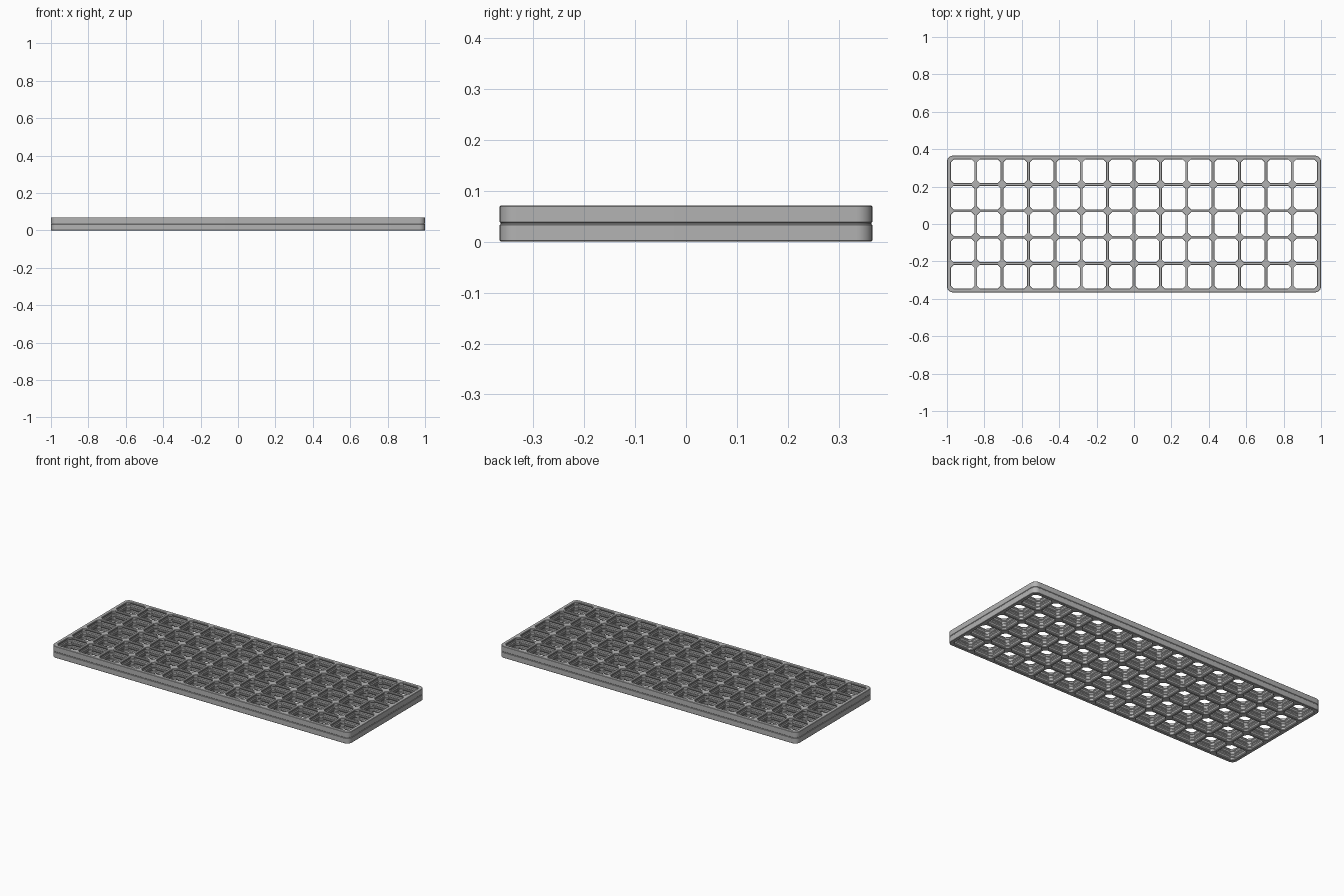
import bpy, bmesh
from math import cos, sin, pi

if "Cube" in bpy.data.objects:
    bpy.data.objects.remove(bpy.data.objects["Cube"])

PITCH, COLS, ROWS, BORDER = 0.141, 14, 5, 0.013
TILE, GAP, BEVEL = 0.0342, 0.002, 0.002
RADIUS, ARC = 0.032, 8
TOP = 2 * TILE + GAP

grey = bpy.data.materials.new("plain grey")
grey.use_nodes = True
grey.diffuse_color = (0.45, 0.45, 0.45, 1)
grey.node_tree.nodes["Principled BSDF"].inputs["Base Color"].default_value = grey.diffuse_color


def skin(name, loops):
    """Bridge a list of equally long closed loops into one surface."""
    bm = bmesh.new()
    rings = [[bm.verts.new(p) for p in loop] for loop in loops]
    for a, b in zip(rings, rings[1:]):
        for i in range(len(a)):
            j = (i + 1) % len(a)
            bm.faces.new((a[i], a[j], b[j], b[i]))
    bmesh.ops.remove_doubles(bm, verts=bm.verts, dist=1e-5)
    bmesh.ops.dissolve_degenerate(bm, edges=bm.edges, dist=1e-6)
    mesh = bpy.data.meshes.new(name)
    bm.to_mesh(mesh)
    bm.free()
    mesh.materials.append(grey)
    obj = bpy.data.objects.new(name, mesh)
    bpy.context.collection.objects.link(obj)
    return obj


def octagon(z, wall, corner):
    """Cell opening: half wall thickness and diagonal corner reach."""
    h = PITCH / 2
    near, far = h - wall, h - (corner - wall)
    pts = []
    for sx, sy in ((1, 1), (-1, 1), (-1, -1), (1, -1)):
        pair = [(sx * near, sy * far, z), (sx * far, sy * near, z)]
        pts += pair if sx * sy > 0 else pair[::-1]
    return pts


def rounded_rect(z, inset, radius):
    """Outline of the whole panel, moved inwards by inset."""
    x = COLS * PITCH / 2 + BORDER - inset - radius
    y = ROWS * PITCH / 2 + BORDER - inset - radius
    pts = []
    for k, (sx, sy) in enumerate(((1, 1), (-1, 1), (-1, -1), (1, -1))):
        for i in range(ARC + 1):
            a = (k + i / ARC) * pi / 2
            pts.append((sx * x + radius * cos(a), sy * y + radius * sin(a), z))
    return pts


# Cell wall profile of half a tile: depth, half wall, corner reach
half = [(0, 0.0055, 0.028), (BEVEL, 0.0075, 0.030), (0.007, 0.0075, 0.030),
        (0.012, 0.004, 0.030), (0.013, 0.004, 0.030), (0.0165, 0.004, 0.024)]
tile = half + [(TILE - d, w, c) for d, w, c in reversed(half)]
levels = [(TOP - start - d, w, c) for start in (0, TILE + GAP) for d, w, c in tile]

# Grid of openings, repeated from one cell
cells = skin("grid_cells", [octagon(TOP, 0, 0)]
             + [octagon(*lv) for lv in levels] + [octagon(0, 0, 0)])
cells.location = (-(COLS - 1) * PITCH / 2, -(ROWS - 1) * PITCH / 2, 0)
for axis, count in ((0, COLS), (1, ROWS)):
    arr = cells.modifiers.new("repeat", "ARRAY")
    arr.count = count
    arr.use_relative_offset = False
    arr.use_constant_offset = True
    offset = [0, 0, 0]
    offset[axis] = PITCH
    arr.constant_offset_displace = offset
    arr.use_merge_vertices = True
    arr.merge_threshold = 0.0001

# Outer rim: two bevelled layers with a groove between
loops = [rounded_rect(0, BORDER, 0)]
for base in (0, TILE + GAP):
    for dz, inset in ((0, BEVEL), (BEVEL, 0), (TILE - BEVEL, 0), (TILE, BEVEL)):
        loops.append(rounded_rect(base + dz, inset, RADIUS - inset))
loops.append(rounded_rect(TOP, BORDER, 0))
rim = skin("outer_rim", loops)

bpy.ops.object.select_all(action="DESELECT")
rim.select_set(True)
bpy.context.view_layer.objects.active = rim
bpy.ops.object.shade_smooth_by_angle(angle=pi / 6)
